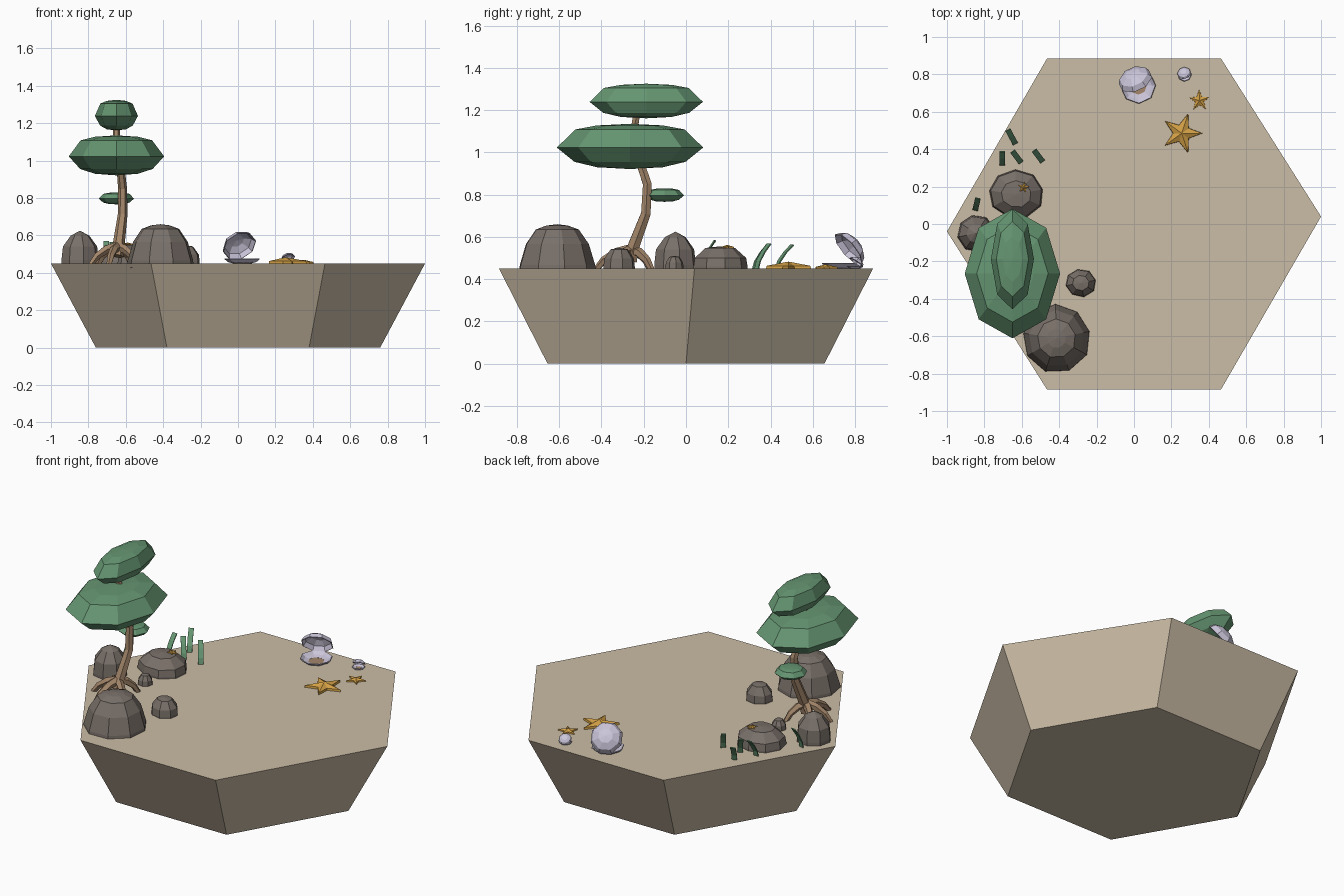
import bpy, bmesh, math, random
from mathutils import Vector, Matrix

if "Cube" in bpy.data.objects:
    bpy.data.objects.remove(bpy.data.objects["Cube"])

random.seed(4)
G = 0.45  # height of the sand surface


def material(name, rgb):
    m = bpy.data.materials.new(name)
    m.diffuse_color = (*rgb, 1)
    m.use_nodes = True
    m.node_tree.nodes["Principled BSDF"].inputs["Base Color"].default_value = m.diffuse_color
    return m


SAND = material("sand", (0.60, 0.51, 0.385))
ROCK = material("rock grey", (0.19, 0.16, 0.14))
WOOD = material("driftwood brown", (0.37, 0.24, 0.145))
LEAF = material("leaf green", (0.13, 0.30, 0.165))
SHELL = material("shell lilac", (0.60, 0.56, 0.70))
GOLD = material("starfish gold", (0.65, 0.35, 0.06))


def finish(name, bm, mat, loc=(0, 0, 0)):
    bmesh.ops.recalc_face_normals(bm, faces=bm.faces)
    me = bpy.data.meshes.new(name)
    bm.to_mesh(me)
    bm.free()
    me.materials.append(mat)
    ob = bpy.data.objects.new(name, me)
    ob.location = loc
    bpy.context.collection.objects.link(ob)
    return ob


def skin(bm, rings, ends=(True, True)):
    """Join vertex rings with quads; a one-point ring makes a fan."""
    for a, b in zip(rings, rings[1:]):
        n = max(len(a), len(b))
        for i in range(n):
            j = (i + 1) % n
            if len(a) == 1:
                bm.faces.new((a[0], b[i], b[j]))
            elif len(b) == 1:
                bm.faces.new((a[i], a[j], b[0]))
            else:
                bm.faces.new((a[i], a[j], b[j], b[i]))
    for ring, cap in zip((rings[0], rings[-1]), ends):
        if cap and len(ring) > 2:
            bm.faces.new(ring)


def lathe(name, loc, rx, ry, profile, mat, n=8, phase=0.0, jitter=0.0, ends=(True, True)):
    """Low-poly solid: profile holds (radius factor, height)."""
    bm = bmesh.new()
    wob = [1 + random.uniform(-jitter, jitter) for _ in range(n)]
    rings = []
    for r, z in profile:
        if r == 0:
            rings.append([bm.verts.new((0, 0, z))])
        else:
            angs = [phase + math.tau * i / n for i in range(n)]
            rings.append([bm.verts.new((rx * r * w * math.cos(a), ry * r * w * math.sin(a), z))
                          for a, w in zip(angs, wob)])
    skin(bm, rings, ends)
    return finish(name, bm, mat, loc)


def tube(name, pts, radii, mat, n=6):
    bm = bmesh.new()
    pts = [Vector(p) for p in pts]
    rings = []
    for i, p in enumerate(pts):
        d = (pts[min(i + 1, len(pts) - 1)] - pts[max(i - 1, 0)]).normalized()
        q = Vector((0, 0, 1)).rotation_difference(d)
        rings.append([bm.verts.new(p + q @ Vector((radii[i] * math.cos(math.tau * k / n),
                                                   radii[i] * math.sin(math.tau * k / n), 0)))
                      for k in range(n)])
    skin(bm, rings)
    return finish(name, bm, mat)


# Hexagonal sand island, tapering to a smaller base
bm = bmesh.new()
low = [(0.76, 0), (0.38, 0.655), (-0.38, 0.655), (-0.76, 0), (-0.38, -0.655), (0.38, -0.655)]
high = [(1, 0.04), (0.465, 0.885), (-0.465, 0.885), (-1, -0.04), (-0.465, -0.885), (0.465, -0.885)]
skin(bm, [[bm.verts.new((x, y, z)) for x, y in pts] for pts, z in ((low, 0), (high, G))])
finish("sand_island", bm, SAND)


# Rocks
def rock(name, x, y, rx, ry, h, steps, n=9, phase=0.2):
    prof = [(1.0, -0.025)] + [(r, h * z) for r, z in steps]
    lathe(name, (x, y, G), rx, ry, prof, ROCK, n, phase, 0.03)


DOME = [(0.98, 0.08), (0.82, 0.55), (0.56, 0.88), (0.28, 0.97), (0, 1)]
POINTED = [(1.0, 0.1), (0.92, 0.52), (0.5, 0.85), (0, 1)]
FLAT = [(1.0, 0.1), (0.95, 0.48), (0.55, 0.93), (0, 1)]
rock("big_front_rock", -0.415, -0.61, 0.185, 0.185, 0.21, DOME)
rock("small_front_rock", -0.285, -0.315, 0.083, 0.075, 0.098, FLAT, 8)
rock("left_rock", -0.845, -0.05, 0.1, 0.1, 0.175, POINTED, 8)
rock("back_rock", -0.63, 0.16, 0.148, 0.13, 0.105, FLAT)
rock("pebble", -0.60, -0.055, 0.043, 0.043, 0.06, FLAT, 8)

# Tree trunk and arched roots
tube("tree_trunk",
     [(-0.648, -0.265, 0.49), (-0.638, -0.25, 0.55), (-0.617, -0.19, 0.71), (-0.617, -0.183, 0.85),
      (-0.625, -0.21, 0.93), (-0.65, -0.25, 1.08), (-0.65, -0.23, 1.2)],
     [0.038, 0.032, 0.026, 0.024, 0.022, 0.02, 0.018], WOOD)
root_ends = [(-0.79, -0.30), (-0.69, -0.43), (-0.54, -0.34), (-0.57, -0.16), (-0.75, -0.17)]
for i, (x, y) in enumerate(root_ends):
    cx, cy = -0.645, -0.26
    path = [(cx + (x - cx) * t, cy + (y - cy) * t, z)
            for t, z in ((0, 0.54), (0.4, 0.525), (0.75, 0.49), (1, 0.44))]
    tube(f"root_{i + 1}", path, [0.026, 0.023, 0.019, 0.014], WOOD, 5)

# Leaf pads, flattened eight-sided ellipsoids
PAD = [(0, -1), (0.45, -0.92), (0.76, -0.68), (1, -0.05), (0.75, 0.75), (0.45, 0.93), (0, 1)]
for name, loc, rx, ry, h in (("top_leaf_pad", (-0.65, -0.188, 1.243), 0.115, 0.268, 0.082),
                             ("main_leaf_pad", (-0.65, -0.265, 1.028), 0.255, 0.346, 0.107),
                             ("small_leaf_pad", (-0.65, -0.102, 0.798), 0.094, 0.092, 0.032)):
    lathe(name, loc, rx, ry, [(r, z * h) for r, z in PAD], LEAF)

# Curved grass blades: base point, tip offset, height
for i, (x, y, dx, dy, h) in enumerate(((-0.705, 0.31, 0, 0.075, 0.12), (-0.605, 0.33, -0.045, 0.06, 0.11),
                                       (-0.49, 0.335, -0.045, 0.06, 0.115), (-0.635, 0.43, -0.04, 0.075, 0.11),
                                       (-0.85, 0.07, 0.015, 0.065, 0.135))):
    bm = bmesh.new()
    side = Vector((dy, -dx, 0)).normalized()
    side = side * 0.015
    rows = []
    for t in (0, 0.35, 0.7, 1):
        c = Vector((x + dx * t ** 1.7, y + dy * t ** 1.7, G - 0.01 + (h + 0.01) * t))
        rows.append([bm.verts.new(c - side), bm.verts.new(c + side)])
    for a, b in zip(rows, rows[1:]):
        bm.faces.new((a[0], a[1], b[1], b[0]))
    ob = finish(f"grass_blade_{i + 1}", bm, LEAF)
    ob.modifiers.new("thickness", 'SOLIDIFY').thickness = 0.006


# Starfish with raised five-pointed centre
def starfish(name, loc, r, h, turn):
    bm = bmesh.new()
    rings = []
    for z, tip in ((0, 1), (h * 0.4, 0.97)):
        rings.append([])
        for k in range(10):
            rad = r * tip * (1 if k % 2 == 0 else 0.42)
            a = turn + math.tau * k / 10
            rings[-1].append(bm.verts.new((rad * math.cos(a), rad * math.sin(a), z)))
    rings.append([bm.verts.new((0, 0, h))])
    skin(bm, rings)
    finish(name, bm, GOLD, loc)


starfish("large_starfish", (0.255, 0.485, G), 0.112, 0.033, 0)
starfish("medium_starfish", (0.35, 0.66, G), 0.058, 0.02, math.radians(20))
starfish("rock_starfish", (-0.59, 0.195, 0.548), 0.032, 0.014, math.radians(10))


# Open clams: a low lower bowl and an upper bowl hinged at the back
def clam(name, x, y, r, opening, turn):
    base = Matrix.Translation((x, y, G)) @ Matrix.Rotation(turn, 4, 'Z')
    lower = lathe(name + "_lower_shell", (0, 0, 0), r, r,
                  [(0.5, 0), (0.8, r * 0.08), (1, r * 0.25)], SHELL, 8, 0.39, ends=(False, False))
    upper = lathe(name + "_upper_shell", (0, 0, 0), r, r,
                  [(1, 0), (0.85, r * 0.3), (0.45, r * 0.52), (0, r * 0.58)], SHELL, 8, 0.39,
                  ends=(False, False))
    lower.matrix_world = base
    hinge = Matrix.Translation((0, r * 0.92, r * 0.25)) @ Matrix.Rotation(-opening, 4, 'X')
    upper.matrix_world = base @ hinge @ Matrix.Translation((0, -r * 0.92, 0))
    for ob in (lower, upper):
        ob.modifiers.new("thickness", 'SOLIDIFY').thickness = 0.005
    lathe(name + "_inside", (x, y, G), r * 0.55, r * 0.55, [(1, 0), (1, 0.004)], WOOD)


clam("large_clam", 0.022, 0.738, 0.095, math.radians(52), math.radians(25))
clam("small_clam", 0.27, 0.80, 0.038, math.radians(35), math.radians(20))
